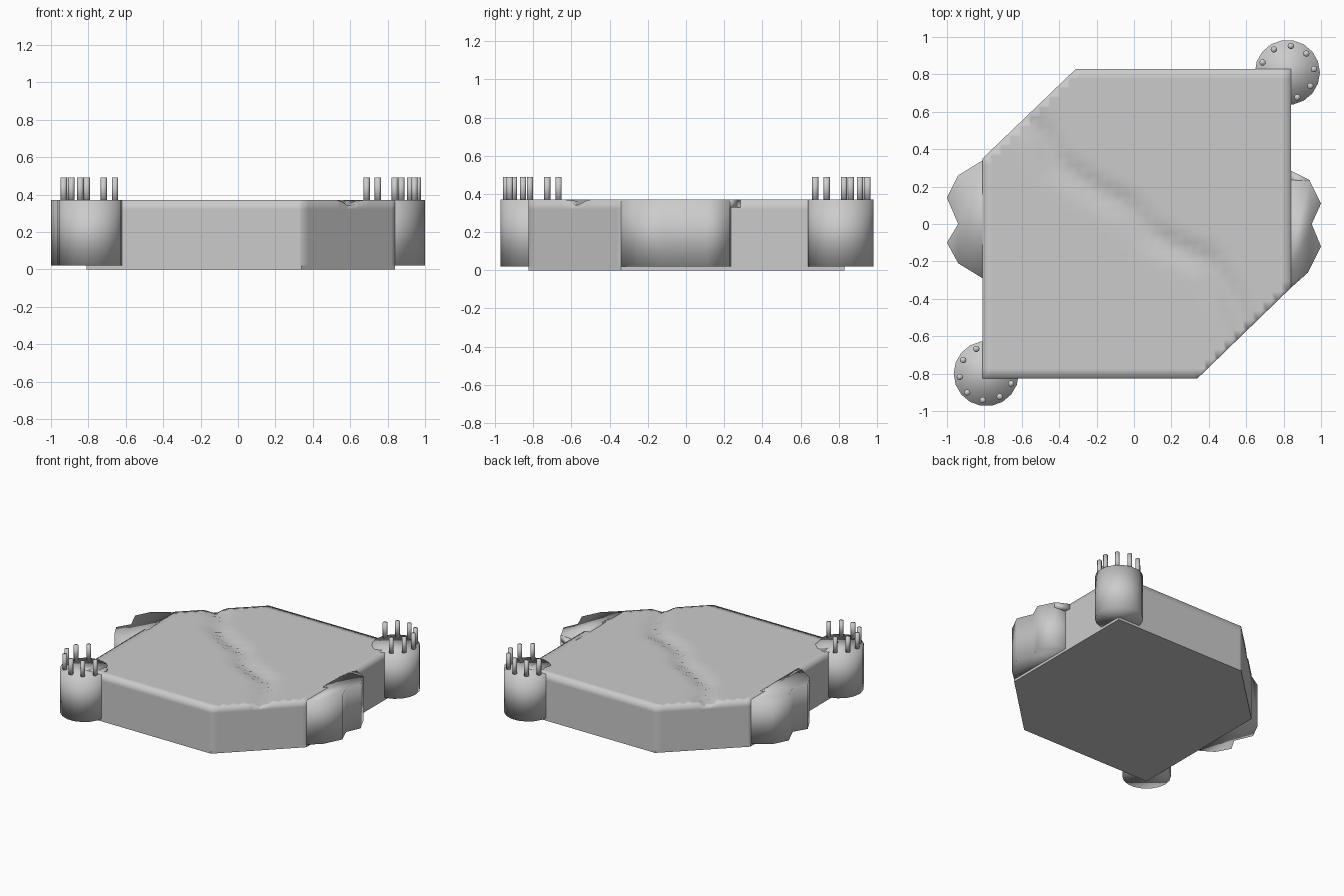
import bpy, bmesh, math
from mathutils import Vector

if "Cube" in bpy.data.objects:
    bpy.data.objects.remove(bpy.data.objects["Cube"])

TOP, BASE = 0.37, 0.02
HEX = [(-0.81, -0.825), (0.34, -0.825), (0.84, -0.34),
       (0.84, 0.83), (-0.31, 0.83), (-0.81, 0.35)]
RIVER = [(-0.65, 0.60), (-0.50, 0.49), (-0.41, 0.32), (-0.22, 0.19), (-0.03, 0.09),
         (0.09, -0.06), (0.23, -0.13), (0.40, -0.20), (0.50, -0.36), (0.62, -0.62)]


def finish(bm, name, smooth=True):
    bmesh.ops.recalc_face_normals(bm, faces=bm.faces)
    me = bpy.data.meshes.new(name)
    bm.to_mesh(me)
    bm.free()
    for p in me.polygons:
        p.use_smooth = smooth
    ob = bpy.data.objects.new(name, me)
    bpy.context.collection.objects.link(ob)
    return ob


def prism(name, outline, z0, z1, smooth=True):
    bm = bmesh.new()
    low = [bm.verts.new((x, y, z0)) for x, y in outline]
    high = [bm.verts.new((x, y, z1)) for x, y in outline]
    n = len(outline)
    bm.faces.new(low)
    bm.faces.new(high)
    for i in range(n):
        bm.faces.new((low[i], low[(i + 1) % n], high[(i + 1) % n], high[i]))
    return finish(bm, name, smooth)


def circle(cx, cy, r, n):
    return [(cx + r * math.cos(2 * math.pi * i / n), cy + r * math.sin(2 * math.pi * i / n))
            for i in range(n)]


def river_distance(p):
    best = 9.0
    for a, b in zip(RIVER, RIVER[1:]):
        a, b = Vector(a), Vector(b)
        t = max(0, min(1, (p - a).dot(b - a) / (b - a).length_squared))
        best = min(best, (p - a - t * (b - a)).length)
    return best


# Terrain slab: grid clipped to the hexagon, carved by a shallow river bed
bm = bmesh.new()
N = 32
(x0, y0), (x1, y1) = HEX[0], HEX[3]
grid = [[bm.verts.new((x0 + (x1 - x0) * i / N, y0 + (y1 - y0) * j / N, TOP))
         for j in range(N + 1)] for i in range(N + 1)]
for i in range(N):
    for j in range(N):
        bm.faces.new((grid[i][j], grid[i + 1][j], grid[i + 1][j + 1], grid[i][j + 1]))
for k in (1, 4):
    a, b = Vector(HEX[k]), Vector(HEX[k + 1])
    d = b - a
    bmesh.ops.bisect_plane(bm, geom=bm.verts[:] + bm.edges[:] + bm.faces[:],
                           plane_co=(a.x, a.y, 0), plane_no=(d.y, -d.x, 0), clear_outer=True)
for v in bm.verts:
    d = river_distance(v.co.xy)
    if d < 0.09:
        v.co.z -= 0.03 * 0.5 * (1 + math.cos(math.pi * d / 0.09))
# Slab walls
rim = [e for e in bm.edges if e.is_boundary]
for z in (0.32, BASE):
    geo = bmesh.ops.extrude_edge_only(bm, edges=rim)["geom"]
    for v in geo:
        if isinstance(v, bmesh.types.BMVert):
            v.co.z = z
    rim = [e for e in geo if isinstance(e, bmesh.types.BMEdge) and e.is_boundary]
finish(bm, "terrain_slab")

# Flat plate closing the underside
prism("base_plate", HEX, 0.0, BASE, False)

# Scalloped rock outcrops on the left and right sides
prism("left_outcrop", [(-0.78, 0.34), (-0.81, 0.34), (-0.94, 0.26), (-1.0, 0.14), (-0.94, 0.0),
                       (-1.0, -0.10), (-0.94, -0.21), (-0.81, -0.29), (-0.78, -0.29)], BASE, TOP)
right = prism("right_outcrop", [(0.80, 0.235), (0.84, 0.235), (0.94, 0.23), (1.0, 0.11),
                                (0.95, 0.0), (1.0, -0.12), (0.93, -0.26), (0.84, -0.34),
                                (0.80, -0.34)], BASE, TOP)
# overhanging lip at the top of the right outcrop
prism("outcrop_lip", [(0.82, 0.23), (0.84, 0.285), (0.94, 0.235), (0.93, 0.20)], 0.33, TOP)

# Corner towers, each with an outer ring of seven pegs
for name, cx, cy, turn in (("back_tower", 0.82, 0.81, 0), ("front_tower", -0.79, -0.80, 180)):
    prism(name, circle(cx, cy, 0.174, 18), BASE, TOP)
    for i in range(7):
        a = math.radians(turn + 158 - i * 37.7)
        prism(f"{name}_peg_{i + 1}",
              circle(cx + 0.143 * math.cos(a), cy + 0.143 * math.sin(a), 0.017, 10),
              TOP - 0.01, 0.49)
